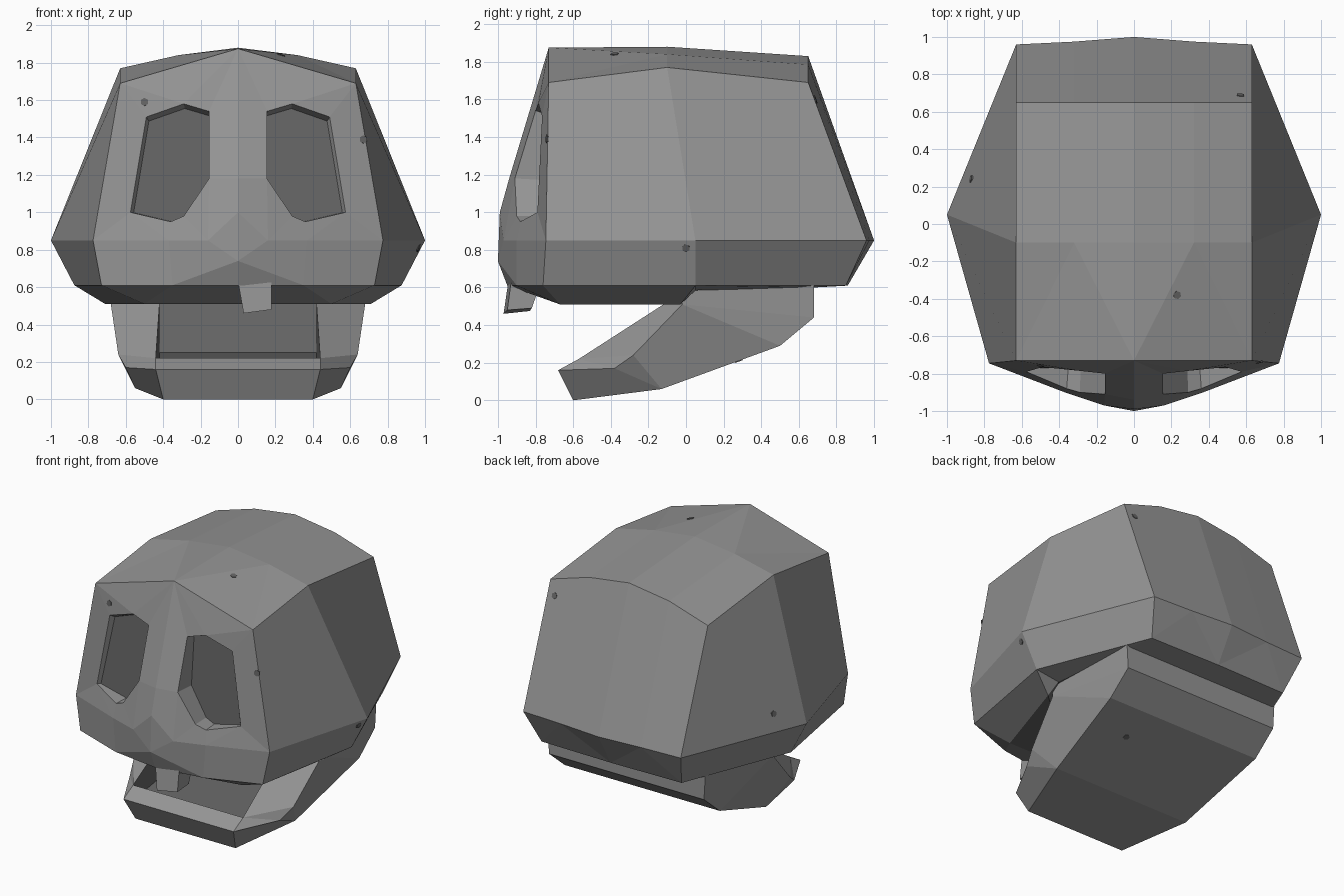
import bpy, bmesh
from mathutils import Vector
from mathutils.bvhtree import BVHTree

if "Cube" in bpy.data.objects:
    bpy.data.objects.remove(bpy.data.objects["Cube"])


def material(name, v):
    m = bpy.data.materials.new(name)
    m.diffuse_color = (v, v, v, 1)
    m.use_nodes = True
    m.node_tree.nodes["Principled BSDF"].inputs["Base Color"].default_value = m.diffuse_color
    return m


bone = material("bone_grey", 0.30)
dark = material("dark_hollow_grey", 0.13)


def finish(name, bm, mats):
    bmesh.ops.recalc_face_normals(bm, faces=bm.faces)
    mesh = bpy.data.meshes.new(name)
    bm.to_mesh(mesh)
    for m in mats:
        mesh.materials.append(m)
    obj = bpy.data.objects.new(name, mesh)
    bpy.context.collection.objects.link(obj)
    return obj


def build(name, points, faces, hollow=(), mirror=True):
    """Flat-faced shell from named points, mirrored over x = 0; hollow faces are dark."""
    bm = bmesh.new()
    for side in ((1, -1) if mirror else (1,)):
        verts = {k: bm.verts.new((side * x, y, z)) for k, (x, y, z) in points.items()}
        for f in [*faces, *hollow]:
            bm.faces.new([verts[k] for k in f.split()]).material_index = int(f in hollow)
    bmesh.ops.remove_doubles(bm, verts=bm.verts, dist=0.0005)
    bmesh.ops.triangulate(bm, faces=[f for f in bm.faces if len(f.verts) > 4])
    finish(name, bm, (bone, dark))
    tree = BVHTree.FromBMesh(bm)
    bm.free()
    return tree


# Cranium: crown, sides, brow and nose, rim and underside
p = {
    "T": (0, -.73, 1.875), "TC": (.63, -.73, 1.69),
    "M": (0, -.1, 1.88), "MH": (.32, -.1, 1.84), "MC": (.63, -.1, 1.77),
    "K": (0, .65, 1.83), "KH": (.32, .65, 1.785), "KC": (.63, .65, 1.69),
    "S": (1, .05, .85), "LC": (.775, -.745, .85),
    "L": (.63, .96, .85), "LH": (.32, .975, .85), "L0": (0, 1, .85),
    "N1": (0, -.94, 1.18), "N2": (0, -.99, 1.0), "N3": (0, -1, .74),
    "P": (.16, -.97, .85), "Q": (.37, -.90, .85),
    "B0": (0, -.95, .61), "B1": (.35, -.9, .61), "B2": (.73, -.76, .61),
    "B3": (.875, .05, .61), "B4": (.56, .85, .61), "B5": (0, .86, .61),
    "U0": (0, -.67, .51), "U1": (.5, -.67, .51), "U2": (.71, -.03, .51),
    "V2": (.69, .05, .585), "U3": (.6, .68, .60), "U4": (0, .68, .60),
}
f = [
    "T MH M", "T TC MH", "TC MC MH", "M MH KH K", "MH MC KC KH",
    "TC LC S MC", "MC S L KC", "KC L LH KH", "KH LH L0 K",
    "LC B2 B3 S", "S B3 B4 L", "L B4 B5 L0 LH",
    "T N1 e6 e0", "T e0 e1", "T e1 TC", "e1 e2 TC", "TC e2 e3 LC",
    "e3 Q LC", "e3 e4 Q", "e4 e5 P Q", "N1 N2 P e6", "e6 P e5",
    "N2 N3 P", "P N3 B1 Q", "N3 B0 B1", "Q B1 B2 LC",
    "B0 B1 U1 U0", "B1 B2 U1", "B2 B3 U2 U1", "B3 V2 U2", "B3 B4 U3 V2", "B4 B5 U4 U3",
]
# Eye sockets: rim on the face, sunk to a dark back wall
rim = [(.155, -.80, 1.54), (.29, -.785, 1.58), (.49, -.765, 1.51), (.575, -.79, 1.0),
       (.36, -.88, .95), (.29, -.90, .98), (.155, -.91, 1.18)]
for i, (x, y, z) in enumerate(rim):
    p[f"e{i}"] = (x, y, z)
    p[f"s{i}"] = (.155 + (x - .155) * .96, -.72 - .05 * (1.58 - z) / .6, .95 + (z - .95) * .96)
    j = (i + 1) % 7
    f.append(f"e{i} e{j} s{j} s{i}")
skull = build("cranium", p, f, [" ".join(f"s{i}" for i in range(7)), "U0 U1 U2 V2 U3 U4"])

# Lower jaw: chin bar, rising arms, sloped bottom and dark mouth channel
jaw = build("lower_jaw", {
    "c0": (0, -.68, .16), "o0": (.44, -.68, .16), "b0": (.40, -.60, 0), "d0": (0, -.60, 0),
    "o1": (.60, -.38, .17), "o2": (.64, -.28, .24), "o3": (.68, -.02, .51), "o4": (.68, -.02, .61),
    "b1": (.55, -.13, .06), "d1": (0, -.13, .06), "b2": (.62, .5, .29), "d2": (0, .5, .29),
    "b3": (.62, .68, .44), "d3": (0, .68, .44), "t": (.63, .68, .61), "t0": (0, .68, .61),
    "i0": (.44, -.57, .22), "ic": (0, -.57, .22), "i1": (.42, -.12, .51), "i2": (.42, -.02, .61),
    "f0": (.42, -.5, .14), "fc": (0, -.5, .14), "f1": (.42, .2, .25), "g1": (0, .2, .25),
    "f2": (.42, .3, .61), "g2": (0, .3, .61),
}, [
    "c0 o0 b0 d0", "o0 o1 b1 b0", "o1 o2 b1", "o2 o3 b2 b1", "o3 o4 t b3", "o3 b3 b2",
    "d0 b0 b1 d1", "d1 b1 b2 d2", "d2 b2 b3 d3", "d3 b3 t t0",
    "c0 o0 i0 ic", "o0 o1 i0", "o1 o2 i0", "o2 o3 i1 i0", "o3 o4 i2 i1",
    "o4 i2 f2 t", "f2 g2 t0 t",
], ["ic i0 f0 fc", "i0 i1 f1 f0", "i1 i2 f2 f1", "fc f0 f1 g1", "g1 f1 f2 g2"])

# Single front tooth hanging under the upper lip
build("tooth", {
    "a": (0, -.945, .63), "b": (.18, -.93, .63), "c": (.18, -.95, .48), "d": (.03, -.97, .46),
    "e": (0, -.77, .63), "f": (.18, -.77, .63), "g": (.18, -.82, .49), "h": (.03, -.83, .475),
}, ["a b c d", "e f g h", "a b f e", "d c g h", "a d h e", "b c g f"], mirror=False)

# Small dark pits: thin plates laid on the surface where a ray meets it
bm = bmesh.new()
for tree, start, way in [
    (skull, (-.5, -2, 1.59), (0, 1, 0)), (skull, (.67, -2, 1.39), (0, 1, 0)),
    (skull, (2, 0, .81), (-1, 0, 0)), (skull, (.23, -.38, 3), (0, 0, -1)),
    (skull, (.57, 2, 1.60), (0, -1, 0)), (skull, (-2, .24, .96), (1, 0, 0)),
    (jaw, (.30, .28, -1), (0, 0, 1)),
]:
    hit, normal, _, _ = tree.ray_cast(Vector(start), Vector(way))
    if normal.dot(Vector(way)) > 0:
        normal = -normal
    pose = normal.to_track_quat('Z', 'Y').to_matrix().to_4x4()
    pose.translation = hit
    bmesh.ops.create_cone(bm, cap_ends=True, segments=6, radius1=.022, radius2=.022,
                          depth=.008, matrix=pose)
finish("surface_pits", bm, (dark,))
bm.free()
